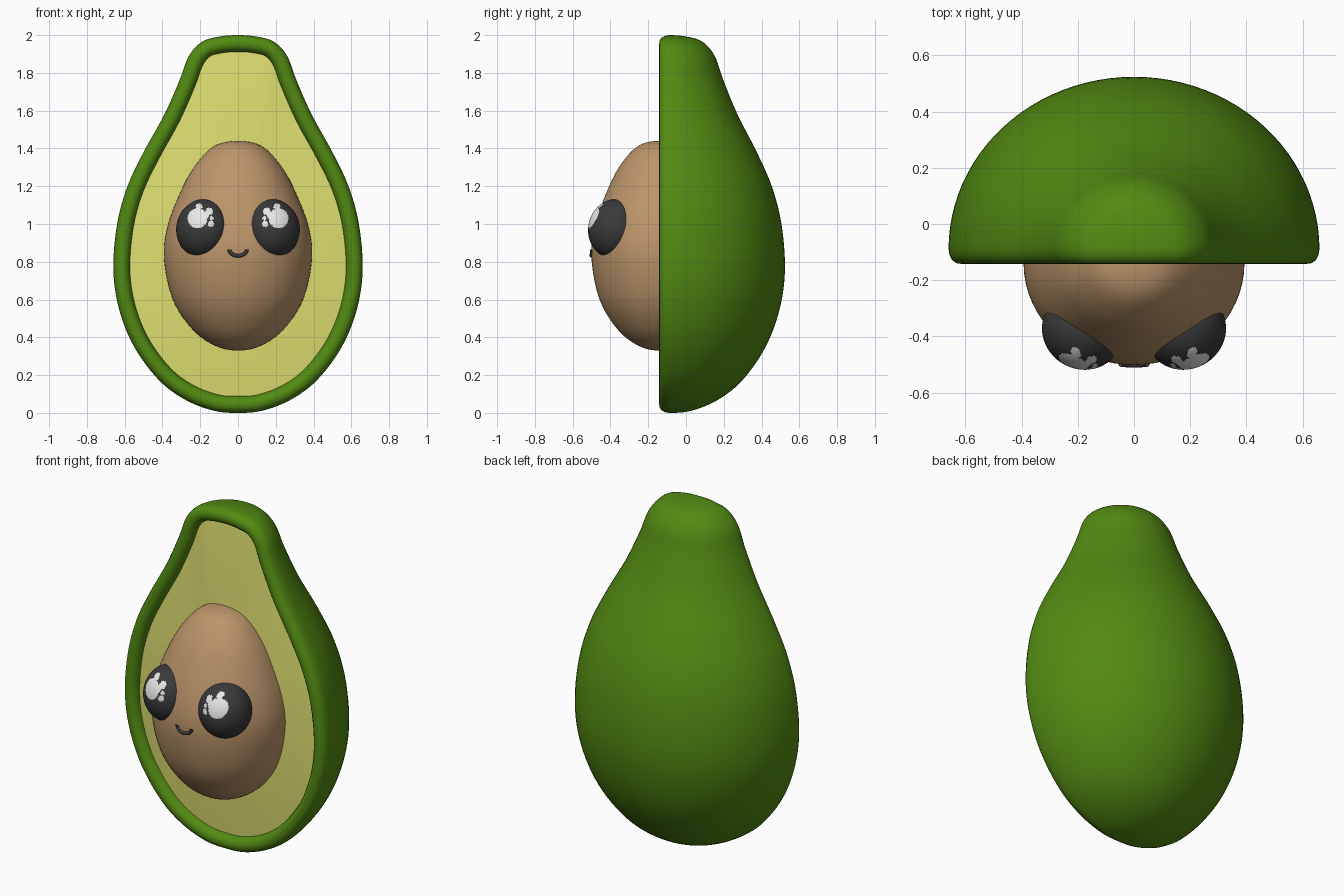
import bpy, bmesh, math
from mathutils import Vector

if "Cube" in bpy.data.objects:
    bpy.data.objects.remove(bpy.data.objects["Cube"])


def material(name, rgb):
    m = bpy.data.materials.new(name)
    m.diffuse_color = (*rgb, 1)
    m.use_nodes = True
    m.node_tree.nodes["Principled BSDF"].inputs["Base Color"].default_value = m.diffuse_color
    return m


GREEN = material("skin green", (0.085, 0.255, 0.006))
FLESH = material("flesh yellow", (0.74, 0.74, 0.165))
BROWN = material("seed brown", (0.50, 0.30, 0.145))
BLACK = material("eye black", (0.042, 0.042, 0.042))
WHITE = material("eye white", (0.82, 0.82, 0.82))


def spline(pts, n=6):
    """Smooth curve through the given (radius, z) points, ends mirrored over the axis."""
    p = [Vector(q) for q in pts]
    p = [Vector((-p[1].x, p[1].y))] + p + [Vector((-p[-2].x, p[-2].y))]
    out = []
    for i in range(1, len(p) - 2):
        a, b, c, d = p[i - 1:i + 3]
        for k in range(n):
            t = k / n
            out.append(0.5 * (2 * b + (c - a) * t + (2 * a - 5 * b + 4 * c - d) * t * t
                              + (3 * b - a - 3 * c + d) * t ** 3))
    return out + [p[-2]]


def grid(bm, rows, closed=False):
    """Skin a list of point rows with quads."""
    vs = [[bm.verts.new(q) for q in r] for r in rows]
    for r0, r1 in zip(vs, vs[1:]):
        n = len(r0)
        for j in range(n if closed else n - 1):
            k = (j + 1) % n
            bm.faces.new((r0[j], r0[k], r1[k], r1[j]))
    return vs


def finish(name, bm, mats, face_front=False):
    bmesh.ops.remove_doubles(bm, verts=bm.verts, dist=0.0004)
    bmesh.ops.dissolve_degenerate(bm, edges=bm.edges, dist=0.0001)
    bmesh.ops.recalc_face_normals(bm, faces=bm.faces)
    bm.normal_update()
    if face_front and sum(f.normal.y * f.calc_area() for f in bm.faces) > 0:
        bmesh.ops.reverse_faces(bm, faces=bm.faces)
    me = bpy.data.meshes.new(name)
    bm.to_mesh(me)
    bm.free()
    for m in mats:
        me.materials.append(m)
    ob = bpy.data.objects.new(name, me)
    bpy.context.collection.objects.link(ob)
    bpy.ops.object.select_all(action='DESELECT')
    ob.select_set(True)
    bpy.context.view_layer.objects.active = ob
    bpy.ops.object.shade_smooth_by_angle(angle=math.radians(50))
    return ob


# Pear-shaped half profile and its closed outline
profile = spline([(0, 0), (.13, .012), (.28, .07), (.42, .175), (.55, .35), (.63, .55),
                  (.66, .76), (.64, 1.0), (.585, 1.2), (.5, 1.38), (.39, 1.58), (.31, 1.76),
                  (.26, 1.89), (.19, 1.965), (.1, 1.992), (0, 2.0)])
outline = profile + [Vector((-p.x, p.y)) for p in reversed(profile[1:-1])]


def inset(d):
    n = len(outline)
    out = []
    for i, p in enumerate(outline):
        t = (outline[(i + 1) % n] - outline[i - 1]).normalized()
        out.append(p + Vector((-t.y, t.x)) * d)
    return out


# Skin: half-round back plus a rolled rim
Y0 = -0.09
bm = bmesh.new()
grid(bm, [[(p.x * math.cos(a), Y0 + 0.93 * p.x * math.sin(a), p.y)
           for a in (math.pi * k / 48 for k in range(49))] for p in profile])
rim = [(0, Y0), (.004, -.112), (.014, -.13), (.03, -.14), (.048, -.142),
       (.066, -.137), (.08, -.122), (.088, -.1), (.09, -.06)]
grid(bm, [[(q.x, y, q.y) for q in inset(d)] for d, y in rim], closed=True)
finish("skin", bm, [GREEN])

# Flesh: gently domed cut face inside the rim
bm = bmesh.new()
edge = inset(.086)
grid(bm, [[(q.x * t, -.098 - .04 * (1 - t * t), .9 + (q.y - .9) * t) for q in edge]
          for t in (1, .93, .85, .75, .6, .4, .2, 0)], closed=True)
finish("flesh", bm, [FLESH], face_front=True)

# Seed: egg shape set in the flesh
seed = spline([(0, .33), (.12, .355), (.24, .44), (.345, .6), (.392, .82), (.37, 1.0),
               (.29, 1.2), (.215, 1.325), (.12, 1.415), (0, 1.44)])
bm = bmesh.new()
grid(bm, [[(p.x * math.cos(a), -.14 + .92 * p.x * math.sin(a), p.y)
           for a in (math.tau * k / 64 for k in range(64))] for p in seed], closed=True)
finish("seed", bm, [BROWN])

# Eyes: domes on the seed with white highlight spots (x, z, radius)
SPOTS = [(.215, 1.03, .052), (.207, 1.092, .017), (.152, 1.066, .019),
         (.14, 1.03, .012), (.143, 1.0, .017), (.175, 1.045, .02)]
for side, s in (("left", -1), ("right", 1)):
    n = Vector((.5 * s, -.84, .2)).normalized()
    u = n.cross(Vector((0, 0, 1))).normalized()
    v = u.cross(n)
    c = Vector((.184 * s, -.38, .975))
    bm = bmesh.new()
    rows = []
    for i in range(41):
        th = math.pi / 2 * i / 40
        rows.append([c + n * .135 * math.cos(th) + (u * .146 * math.cos(a) + v * .157 * math.sin(a)) * math.sin(th)
                     for a in (math.tau * k / 96 for k in range(96))])
    vs = grid(bm, rows, closed=True)
    bm.faces.new(vs[-1])
    for f in bm.faces:
        m = f.calc_center_median()
        if len(f.verts) < 5 and any(math.hypot(m.x * s - x, m.z - z) < r for x, z, r in SPOTS):
            f.material_index = 1
    finish(side + "_eye", bm, [BLACK, WHITE])

# Mouth: small smiling tube on the seed surface
bm = bmesh.new()
rows = []
for i in range(21):
    a = math.pi * (1 + i / 20)
    x, z = .046 * math.cos(a), .866 + .034 * math.sin(a)
    out = Vector((math.cos(a), 0, math.sin(a)))
    p = Vector((x, -.14 - .92 * math.sqrt(.39 ** 2 - x * x) - .002, z))
    rows.append([p + .010 * (out * math.cos(b) + Vector((0, 1, 0)) * math.sin(b))
                 for b in (math.tau * k / 12 for k in range(12))])
vs = grid(bm, rows, closed=True)
bm.faces.new(vs[0])
bm.faces.new(vs[-1])
finish("mouth", bm, [BLACK])
